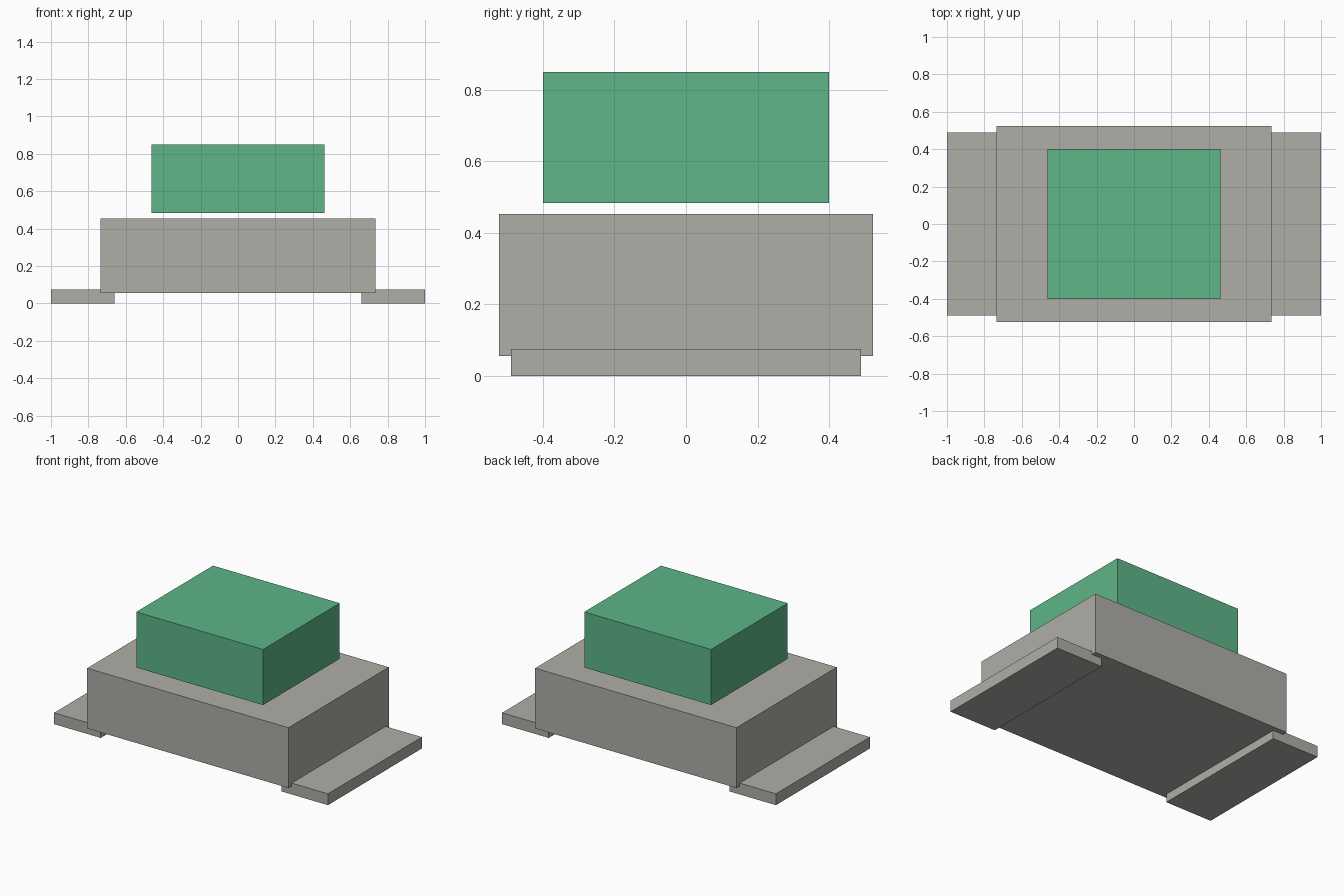
import bpy

cube = bpy.data.objects.get("Cube")
if cube:
    bpy.data.objects.remove(cube, do_unlink=True)


def material(name, rgb):
    mat = bpy.data.materials.new(name)
    mat.use_nodes = True
    color = (*rgb, 1)
    mat.diffuse_color = color
    mat.node_tree.nodes["Principled BSDF"].inputs["Base Color"].default_value = color
    return mat


def box(name, x, y, z, mat):
    """Box from (low, high) extents on each axis."""
    spans = (x, y, z)
    bpy.ops.mesh.primitive_cube_add(size=1, location=[(a + b) / 2 for a, b in spans])
    obj = bpy.context.object
    obj.name = name
    obj.scale = [b - a for a, b in spans]
    bpy.ops.object.transform_apply(location=False, rotation=False, scale=True)
    obj.data.materials.append(mat)
    return obj


grey = material("warm grey", (0.43, 0.42, 0.39))
green = material("green", (0.11, 0.46, 0.245))

# Main block and the raised block hovering just above it
box("body", (-0.735, 0.735), (-0.523, 0.523), (0.055, 0.453), grey)
box("top_block", (-0.463, 0.463), (-0.4, 0.4), (0.483, 0.85), green)

# Flat feet projecting from both sides
box("left_foot", (0.66, 1), (-0.49, 0.49), (0, 0.075), grey)
box("right_foot", (-1, -0.66), (-0.49, 0.49), (0, 0.075), grey)
